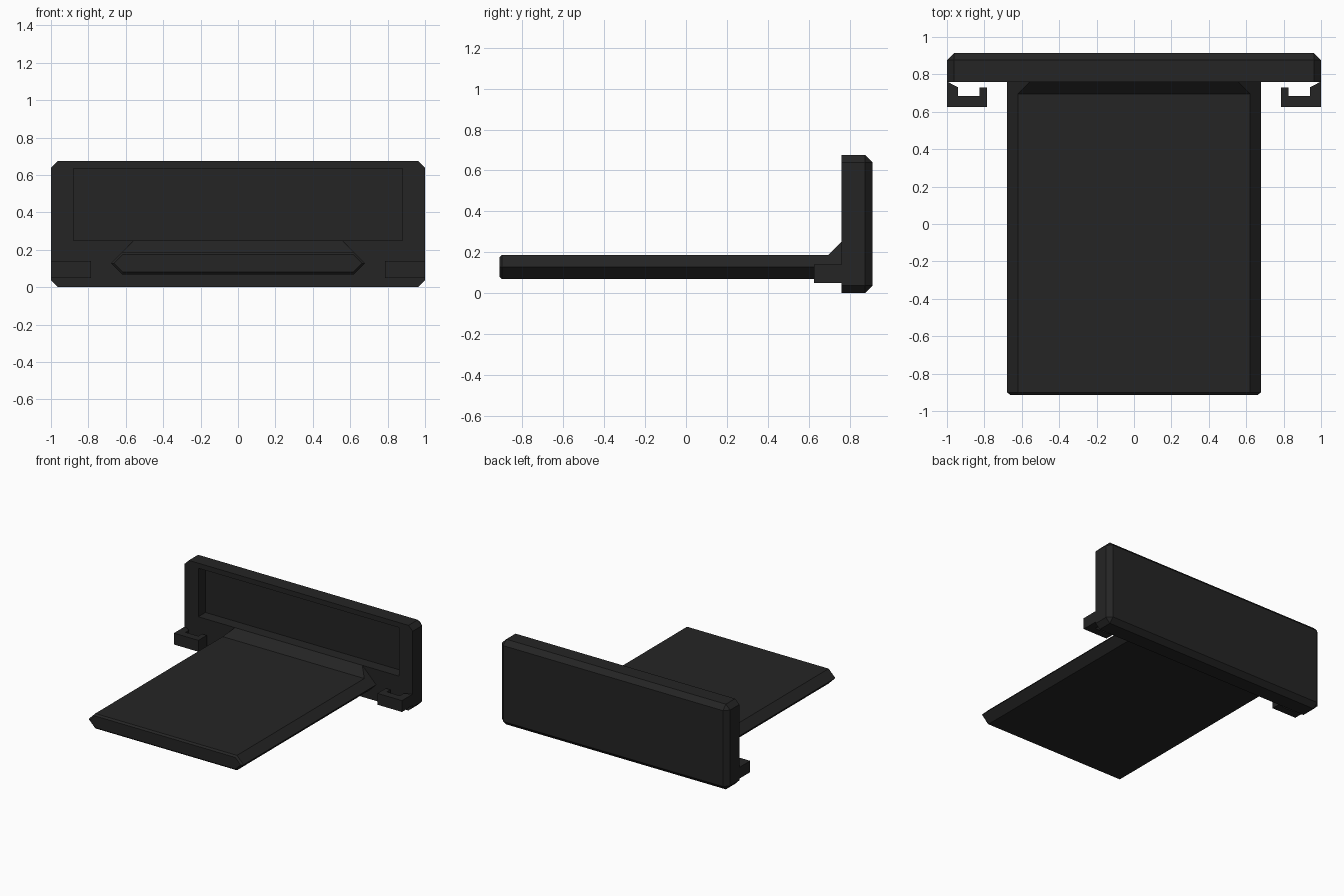
import bpy, bmesh, math

if "Cube" in bpy.data.objects:
    bpy.data.objects.remove(bpy.data.objects["Cube"])

black = bpy.data.materials.new("matte black")
black.diffuse_color = (0.018, 0.018, 0.018, 1)
black.use_nodes = True
black.node_tree.nodes["Principled BSDF"].inputs["Base Color"].default_value = black.diffuse_color


def finish(name, bm):
    bmesh.ops.recalc_face_normals(bm, faces=bm.faces)
    me = bpy.data.meshes.new(name)
    bm.to_mesh(me)
    bm.free()
    me.materials.append(black)
    ob = bpy.data.objects.new(name, me)
    bpy.context.collection.objects.link(ob)
    return ob


def hull(name, points):
    """Convex flat-faced solid around the points."""
    bm = bmesh.new()
    for p in points:
        bm.verts.new(p)
    bmesh.ops.convex_hull(bm, input=bm.verts)
    bmesh.ops.dissolve_limit(bm, angle_limit=math.radians(1),
                             verts=bm.verts, edges=bm.edges)
    return finish(name, bm)


def prism(name, outline, z0, z1):
    """Plan outline extruded upwards."""
    bm = bmesh.new()
    face = bm.faces.new([bm.verts.new((x, y, z0)) for x, y in outline])
    ext = bmesh.ops.extrude_face_region(bm, geom=[face])["geom"]
    for v in ext:
        if isinstance(v, bmesh.types.BMVert):
            v.co.z = z1
    return finish(name, bm)


# Upright plate: clipped corners, chamfered rear edges
H, C = 0.675, 0.037
FRONT, BACK = 0.76, 0.913
pts = []
for s in (-1, 1):
    for z, zi in ((0, C), (H, H - C)):
        for y in (FRONT, BACK - C):
            pts += [(s * (1 - C), y, z), (s, y, zi)]
        pts.append((s * (1 - C), BACK, zi))
plate = hull("upright_plate", pts)

# Rectangular recess in the plate's front
cutter = hull("recess_cutter", [(x, y, z) for x in (-0.88, 0.88)
                                for y in (0.6, 0.85) for z in (0.25, 0.635)])
cutter.hide_render = True
cutter.hide_viewport = True
cut = plate.modifiers.new("recess", 'BOOLEAN')
cut.operation = 'DIFFERENCE'
cut.solver = 'EXACT'
cut.object = cutter

# Flat tongue with pointed sides and a small chamfer at its free end
MID, HALF, TIP, FLAT = 0.128, 0.059, 0.68, 0.621


def section(y, inset):
    h = HALF - inset
    return [(s * x, y, MID + z) for s in (-1, 1)
            for x, z in ((FLAT - inset * 0.4, -h), (TIP - inset * 1.4, 0),
                         (FLAT - inset * 0.4, h))]


hull("tongue", section(-0.913, 0.013) + section(-0.9, 0) + section(0.78, 0))

# Sloped gusset where the tongue meets the plate
hull("gusset", [(s * x, y, z) for s in (-1, 1) for x, y, z in
                ((0.621, 0.695, 0.187), (0.621, 0.77, 0.187),
                 (0.558, 0.76, 0.25), (0.558, 0.77, 0.25))])

# Hooked clips at both ends
for s, side in ((-1, "left"), (1, "right")):
    outline = [(1, 0.762), (1, 0.625), (0.785, 0.625), (0.785, 0.73),
               (0.826, 0.73), (0.826, 0.685), (0.94, 0.685), (0.94, 0.73)]
    prism(side + "_clip", [(s * x, y) for x, y in outline], 0.05, 0.14)
